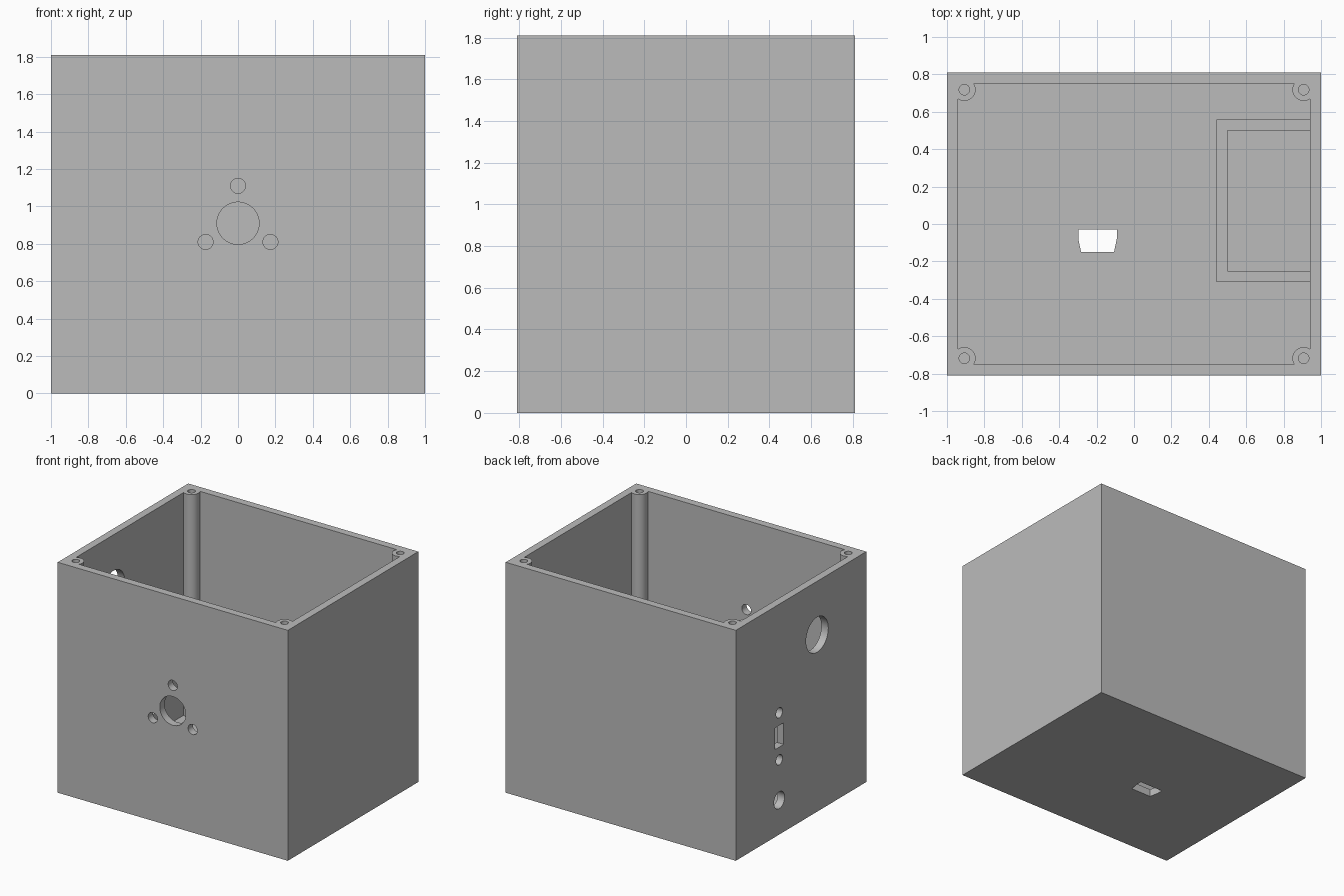
import bpy, bmesh, math
from mathutils import Matrix, Vector

if "Cube" in bpy.data.objects:
    bpy.data.objects.remove(bpy.data.objects["Cube"])

W, D, H, T = 2.0, 1.62, 1.81, 0.06      # outer size and wall thickness

grey = bpy.data.materials.new("matte grey")
grey.use_nodes = True
grey.diffuse_color = (0.5, 0.5, 0.5, 1)
grey.node_tree.nodes["Principled BSDF"].inputs["Base Color"].default_value = (0.5, 0.5, 0.5, 1)


def finish(name, bm):
    bmesh.ops.recalc_face_normals(bm, faces=bm.faces)
    mesh = bpy.data.meshes.new(name)
    bm.to_mesh(mesh)
    bm.free()
    mesh.materials.append(grey)
    obj = bpy.data.objects.new(name, mesh)
    bpy.context.collection.objects.link(obj)
    return obj


def prism(name, outline, z0, z1):
    """Extrude an xy outline from z0 up to z1."""
    bm = bmesh.new()
    face = bm.faces.new([bm.verts.new((x, y, z0)) for x, y in outline])
    top = bmesh.ops.extrude_face_region(bm, geom=[face])["geom"]
    verts = [v for v in top if isinstance(v, bmesh.types.BMVert)]
    bmesh.ops.translate(bm, verts=verts, vec=(0, 0, z1 - z0))
    return finish(name, bm)


def box(name, x0, x1, y0, y1, z0, z1):
    return prism(name, [(x0, y0), (x1, y0), (x1, y1), (x0, y1)], z0, z1)


def rod(name, center, radius, length, axis="Z"):
    """Cylinder centred on a point along one axis."""
    turn = {"X": Matrix.Rotation(math.pi / 2, 4, "Y"),
            "Y": Matrix.Rotation(math.pi / 2, 4, "X"),
            "Z": Matrix.Identity(4)}[axis]
    bm = bmesh.new()
    bmesh.ops.create_cone(bm, cap_ends=True, segments=48, radius1=radius, radius2=radius,
                          depth=length, matrix=Matrix.Translation(Vector(center)) @ turn)
    return finish(name, bm)


def combine(target, tool, operation):
    """Apply a boolean and discard the helper."""
    tool.hide_render = True
    mod = target.modifiers.new(operation, "BOOLEAN")
    mod.operation, mod.solver, mod.object = operation, "EXACT", tool
    bpy.context.view_layer.objects.active = target
    bpy.ops.object.modifier_apply(modifier=mod.name)
    bpy.data.objects.remove(tool)


def cut(tool):
    combine(case, tool, "DIFFERENCE")


# Open-topped case
case = box("case", -W / 2, W / 2, -D / 2, D / 2, 0, H)
cut(box("cavity", -W / 2 + T, W / 2 - T, -D / 2 + T, D / 2 - T, T, H + 0.2))

# Corner screw posts with pilot holes
corners = [(sx * 0.907, sy * 0.718) for sx in (-1, 1) for sy in (-1, 1)]
for x, y in corners:
    combine(case, rod("post", (x, y, (H + T / 2) / 2), 0.06, H - T / 2), "UNION")
for x, y in corners:
    cut(rod("pilot_hole", (x, y, H), 0.028, 1.0))

# Front wall: large opening ringed by three screw holes
cut(rod("front_opening", (0, -D / 2, 0.91), 0.113, 0.3, "Y"))
for angle in (90, 210, 330):
    a = math.radians(angle)
    cut(rod("front_screw_hole", (0.2 * math.cos(a), -D / 2, 0.91 + 0.2 * math.sin(a)), 0.04, 0.3, "Y"))

# Side wall: cable opening, switch slot with two screw holes, round socket
for y, z, r in ((-0.2, 1.39, 0.138), (0.27, 0.957, 0.04), (0.27, 0.587, 0.04), (0.27, 0.27, 0.066)):
    cut(rod("side_hole", (-W / 2, y, z), r, 0.3, "X"))
cut(box("switch_slot", -1.1, -0.9, 0.215, 0.325, 0.687, 0.857))

# Floor: tapered connector slot
half = [(0.103, -0.03), (0.103, -0.08), (0.088, -0.15)]
slot = [(-0.195 + x, y) for x, y in half] + [(-0.195 - x, y) for x, y in reversed(half)]
cut(prism("connector_slot", slot, -0.1, 0.2))

# Three-sided battery holder against the side wall
holder = [(0.97, -0.31), (0.44, -0.31), (0.44, 0.56), (0.97, 0.56),
          (0.97, 0.5), (0.5, 0.5), (0.5, -0.25), (0.97, -0.25)]
battery_holder = prism("battery_holder", holder, T / 2, 0.6)

# Smooth round walls, crisp edges
for obj in bpy.context.selected_objects:
    obj.select_set(False)
for obj in (case, battery_holder):
    obj.select_set(True)
bpy.context.view_layer.objects.active = case
bpy.ops.object.shade_smooth_by_angle(angle=math.radians(30))
